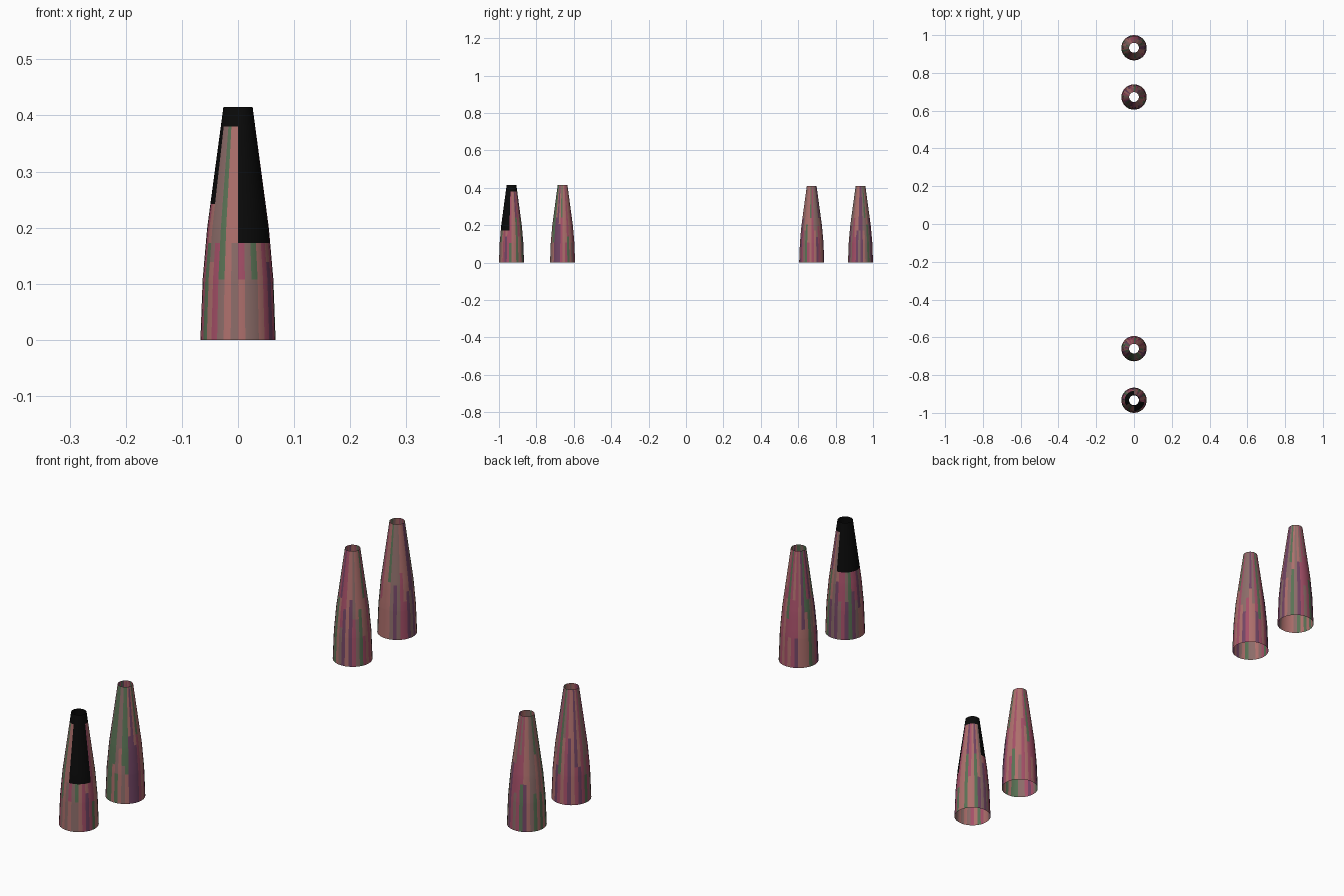
import bpy, bmesh, math, random

if "Cube" in bpy.data.objects:
    bpy.data.objects.remove(bpy.data.objects["Cube"])

random.seed(4)
SIDES = 32
RINGS = 12
# (height fraction, radius) of the tapered sleeve
PROFILE = [(0, .067), (.26, .063), (.48, .055), (1, .026)]
COLOURS = {
    "salmon": (.42, .16, .15), "rose": (.38, .08, .14), "taupe": (.26, .15, .14),
    "plum": (.17, .06, .13), "green": (.10, .17, .09), "black": (.003, .003, .003),
}


def material(name, rgb):
    m = bpy.data.materials.new(name)
    m.diffuse_color = (*rgb, 1)
    m.use_nodes = True
    m.node_tree.nodes["Principled BSDF"].inputs["Base Color"].default_value = m.diffuse_color
    return m


MATS = [material(n, c) for n, c in COLOURS.items()]
BLACK = len(MATS) - 1


def radius(t):
    for (t0, r0), (t1, r1) in zip(PROFILE, PROFILE[1:]):
        if t <= t1:
            return r0 + (r1 - r0) * (t - t0) / (t1 - t0)
    return PROFILE[-1][1]


def is_dark(angle, t):
    """Black upper patch of the front sleeve."""
    a = math.degrees(angle) % 360
    if 275 < a < 352:
        return t > .44
    if 95 < a < 215:
        return t > .62
    return t > .88


def sleeve(name, y, height, dark=False):
    bm = bmesh.new()
    # the profile breaks are included so the outline keeps its kinks
    levels = sorted({i / RINGS for i in range(RINGS + 1)} | {p[0] for p in PROFILE})
    rings = []
    for t in levels:
        r = radius(t)
        rings.append([bm.verts.new((r * math.cos(2 * math.pi * i / SIDES),
                                    r * math.sin(2 * math.pi * i / SIDES), t * height))
                      for i in range(SIDES)])
    # streaky colouring: one starting colour per column, changing once or twice upwards
    weights = [4, 3, 3, 1.5, 1.5]
    for i in range(SIDES):
        j = (i + 1) % SIDES
        low, high = random.choices(range(BLACK), weights, k=2)
        switch = random.uniform(.25, .65)
        for k in range(len(levels) - 1):
            f = bm.faces.new((rings[k][i], rings[k][j], rings[k + 1][j], rings[k + 1][i]))
            f.smooth = True
            t = (levels[k] + levels[k + 1]) / 2
            f.material_index = low if t < switch else high
            if dark and is_dark(2 * math.pi * (i + .5) / SIDES, t):
                f.material_index = BLACK
    mesh = bpy.data.meshes.new(name)
    bm.to_mesh(mesh)
    bm.free()
    for m in MATS:
        mesh.materials.append(m)
    ob = bpy.data.objects.new(name, mesh)
    ob.location.y = y
    bpy.context.collection.objects.link(ob)


# Four open tapered sleeves in a row, two at each end
sleeve("front_outer_sleeve", -.933, .415, dark=True)
sleeve("front_inner_sleeve", -.66, .415)
sleeve("back_inner_sleeve", .672, .41)
sleeve("back_outer_sleeve", .933, .41)
